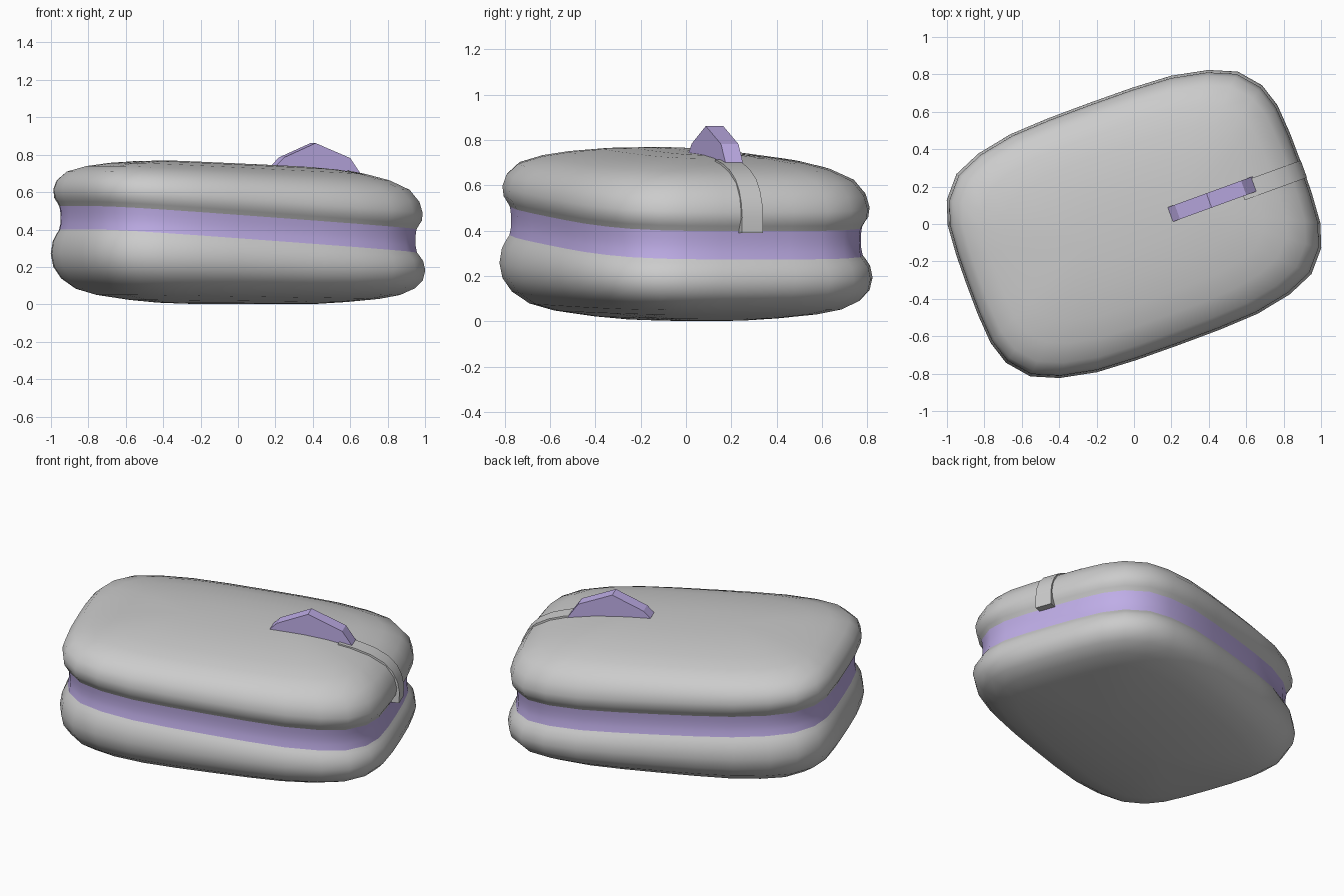
import bpy, bmesh
from math import radians
from mathutils import Matrix

if "Cube" in bpy.data.objects:
    bpy.data.objects.remove(bpy.data.objects["Cube"])

ROT = Matrix.Rotation(radians(20), 4, 'Z')
U, V = 0.952, 0.69
QUARTER = [(.952, 0), (.95, .17), (.938, .335), (.897, .463), (.80, .576),
           (.655, .638), (.457, .677), (.24, .688), (0, .69)]

purple = bpy.data.materials.new("lilac")
purple.diffuse_color = (0.52, 0.42, 0.80, 1)
purple.use_nodes = True
purple.node_tree.nodes["Principled BSDF"].inputs["Base Color"].default_value = purple.diffuse_color


def finish(name, bm, smooth, mat=None):
    bmesh.ops.recalc_face_normals(bm, faces=bm.faces)
    bm.transform(ROT)
    me = bpy.data.meshes.new(name)
    bm.to_mesh(me)
    bm.free()
    for p in me.polygons:
        p.use_smooth = smooth
    if mat:
        me.materials.append(mat)
    ob = bpy.data.objects.new(name, me)
    bpy.context.collection.objects.link(ob)
    return ob


# full rounded-rectangle outline mirrored from one quarter
half = QUARTER + [(-x, y) for x, y in QUARTER[-2::-1]]
OUTLINE = half + [(x, -y) for x, y in half[-2:0:-1]]


def loft(name, profile, cap=None, mat=None):
    """Rings of (inset, height, slope along the length) joined by quads."""
    bm = bmesh.new()
    rings = []
    for d, z, s in profile:
        fx, fy = 1 - d / U, 1 - d / V
        rings.append([bm.verts.new((x * fx, y * fy, z + s * x * fx))
                      for x, y in OUTLINE])
    n = len(OUTLINE)
    for a, b in zip(rings, rings[1:]):
        for i in range(n):
            j = (i + 1) % n
            bm.faces.new((a[i], a[j], b[j], b[i]))
    if cap is not None:
        # quad strip closes the slim innermost ring
        r = rings[cap]
        h = n // 2
        bm.faces.new((r[0], r[1], r[n - 1]))
        for i in range(1, h - 1):
            bm.faces.new((r[i], r[i + 1], r[n - i - 1], r[n - i]))
        bm.faces.new((r[h - 1], r[h], r[h + 1]))
    ob = finish(name, bm, True, mat)
    # recalculated open shells: make normals face outwards
    me = ob.data
    if sum(p.normal.to_2d().dot(p.center.to_2d()) for p in me.polygons) < 0:
        me.flip_normals()
    return ob


# body: lower half, inset band, upper half
lower = [(.66, .002, -.004), (.52, .006, -.007), (.38, .018, -.010),
         (.22, .040, -.015), (.12, .067, -.021), (.05, .112, -.031),
         (.012, .165, -.041), (0, .225, -.05), (.010, .285, -.06),
         (.028, .318, -.067), (.04, .337, -.07)]
band = [(.04, .337, -.07), (.046, .37, -.07), (.047, .40, -.07),
        (.046, .43, -.07), (.042, .462, -.07)]
upper = [(.042, .462, -.07), (.030, .485, -.07), (.017, .507, -.07),
         (.012, .55, -.072), (.028, .605, -.066), (.075, .66, -.058),
         (.17, .70, -.051), (.28, .725, -.047), (.42, .743, -.045),
         (.55, .751, -.044), (.66, .753, -.043)]
loft("lower_shell", lower, cap=0)
loft("middle_band", band, mat=purple)
loft("upper_shell", upper, cap=-1)


def extrude_profile(name, pts, v0, v1, mat=None):
    """Side profile (length, height) extruded across the width."""
    bm = bmesh.new()
    a = [bm.verts.new((u, v0, z)) for u, z in pts]
    b = [bm.verts.new((u, v1, z)) for u, z in pts]
    n = len(pts)
    bm.faces.new(a)
    bm.faces.new(b[::-1])
    for i in range(n):
        j = (i + 1) % n
        bm.faces.new((a[i], b[i], b[j], a[j]))
    return finish(name, bm, False, mat)


# strap running over the end, following the surface
outer = [(.60, .715), (.70, .696), (.79, .668), (.865, .628), (.915, .577),
         (.943, .52), (.954, .46), (.952, .39)]
inner = [(.905, .39), (.905, .46), (.88, .53), (.82, .59), (.60, .66)]
strap = extrude_profile("strap", outer + inner, -.083, .015)
bpy.context.view_layer.objects.active = strap
strap.select_set(True)
bpy.ops.object.shade_smooth_by_angle(angle=radians(30))

# peaked tab on the top
extrude_profile("top_tab", [(.20, .68), (.20, .745), (.24, .785), (.42, .862),
                            (.617, .782), (.685, .685), (.685, .62)],
                -.06, .022, purple)
